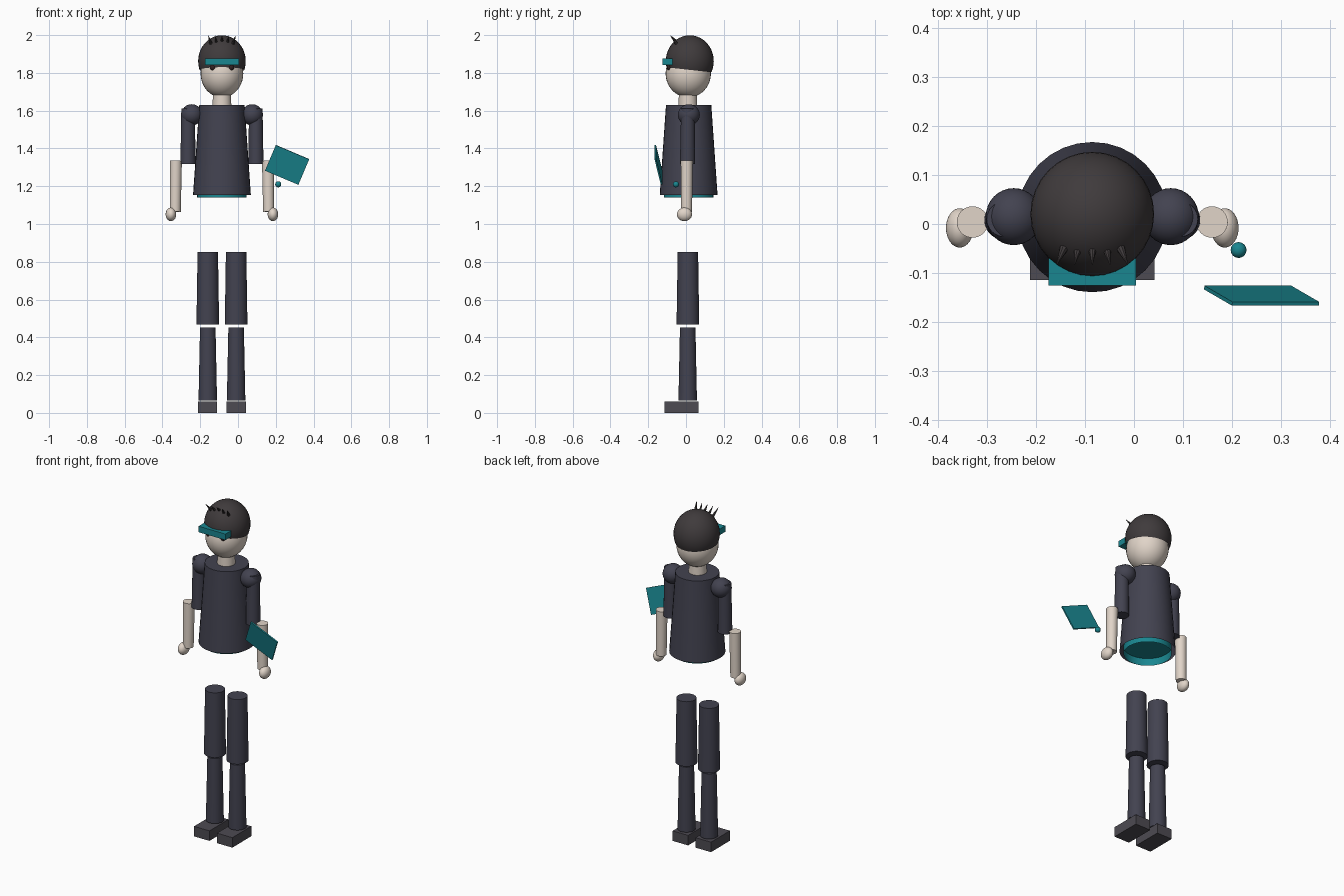
import bpy, bmesh, math
from mathutils import Vector, Matrix

if "Cube" in bpy.data.objects:
    bpy.data.objects.remove(bpy.data.objects["Cube"])

CX = -0.085  # body axis


def material(name, rgb):
    m = bpy.data.materials.new(name)
    m.diffuse_color = (*rgb, 1)
    m.use_nodes = True
    m.node_tree.nodes["Principled BSDF"].inputs["Base Color"].default_value = m.diffuse_color
    return m


NAVY = material("dark_cloth", (0.055, 0.055, 0.08))
SKIN = material("skin", (0.75, 0.66, 0.58))
TEAL = material("teal", (0.01, 0.24, 0.28))
HAIR = material("hair", (0.05, 0.043, 0.045))
SHOE = material("shoe", (0.075, 0.07, 0.085))
DARK = material("eye", (0.03, 0.015, 0.015))


def finish(name, bm, mat, smooth=True):
    me = bpy.data.meshes.new(name)
    bm.to_mesh(me)
    bm.free()
    ob = bpy.data.objects.new(name, me)
    bpy.context.collection.objects.link(ob)
    me.materials.append(mat)
    if smooth:
        bpy.ops.object.select_all(action='DESELECT')
        ob.select_set(True)
        bpy.context.view_layer.objects.active = ob
        bpy.ops.object.shade_smooth_by_angle(angle=math.radians(40))
    return ob


def ball(name, loc, radii, mat, cut=None):
    bm = bmesh.new()
    bmesh.ops.create_uvsphere(bm, u_segments=32, v_segments=20, radius=1)
    bmesh.ops.transform(bm, verts=bm.verts, matrix=Matrix.Translation(loc) @ Matrix.Diagonal((*radii, 1)))
    if cut:  # keep only what lies above the plane
        bmesh.ops.bisect_plane(bm, geom=bm.verts[:] + bm.edges[:] + bm.faces[:],
                               plane_co=cut[0], plane_no=cut[1], clear_inner=True)
    return finish(name, bm, mat)


def limb(name, bottom, top, r_bottom, r_top, mat, segs=32, open_bottom=False):
    """Tapered cylinder between two points."""
    bottom, top = Vector(bottom), Vector(top)
    d = top - bottom
    bm = bmesh.new()
    bmesh.ops.create_cone(bm, cap_ends=True, segments=segs, radius1=r_bottom, radius2=r_top, depth=d.length)
    if open_bottom:
        low = [f for f in bm.faces if f.normal.z < -0.9]
        bmesh.ops.delete(bm, geom=low, context='FACES_ONLY')
    rot = Vector((0, 0, 1)).rotation_difference(d).to_matrix().to_4x4()
    bmesh.ops.transform(bm, verts=bm.verts, matrix=Matrix.Translation((bottom + top) / 2) @ rot)
    return finish(name, bm, mat)


def box(name, loc, size, mat, rot=Matrix.Identity(4)):
    bm = bmesh.new()
    bmesh.ops.create_cube(bm, size=1)
    bmesh.ops.transform(bm, verts=bm.verts, matrix=Matrix.Translation(loc) @ rot @ Matrix.Diagonal((*size, 1)))
    return finish(name, bm, mat, smooth=False)


# Torso with a recessed teal lining under the hem
limb("torso", (CX, 0.014, 1.154), (CX, 0.014, 1.63), 0.153, 0.12, NAVY, open_bottom=True)
limb("jacket_lining", (CX, 0.014, 1.14), (CX, 0.014, 1.185), 0.131, 0.131, TEAL, open_bottom=True)

# Head
limb("neck", (CX, 0.01, 1.61), (CX, 0.01, 1.72), 0.05, 0.047, SKIN)
ball("head", (CX, 0.012, 1.797), (0.113, 0.12, 0.127), SKIN)
ball("hair_cap", (CX, 0.02, 1.862), (0.126, 0.127, 0.137), HAIR,
     cut=((CX, 0.02, 1.816), (0, 0.11, 1)))
for i in range(5):
    k = i - 2
    limb(f"hair_spike_{i + 1}", (CX + k * 0.029, -0.05, 1.955 + (0.01 if k == 0 else 0)),
         (CX + k * 0.036, -0.082, 1.997), 0.009, 0.001, HAIR, segs=8)
box("visor", (CX, -0.098, 1.859), (0.178, 0.055, 0.036), TEAL)

# Paired parts
for side, s in (("left", -1), ("right", 1)):
    def p(x, y, z):
        return (CX + s * x, y, z)
    ball(side + "_eye", p(0.048, -0.087, 1.828), (0.016, 0.014, 0.016), DARK)
    ball(side + "_shoulder", p(0.16, 0.015, 1.578), (0.057, 0.058, 0.056), NAVY)
    limb(side + "_upper_arm", p(0.18, 0.008, 1.317), p(0.179, 0.01, 1.612), 0.04, 0.036, NAVY)
    limb(side + "_forearm", p(0.247, 0.003, 1.065), p(0.244, 0.004, 1.335), 0.029, 0.032, SKIN)
    ball(side + "_hand", p(0.27, -0.008, 1.051), (0.028, 0.04, 0.036), SKIN)
    limb(side + "_thigh", p(0.075, 0.01, 0.467), p(0.075, 0.01, 0.853), 0.06, 0.054, NAVY)
    limb(side + "_shin", p(0.075, 0.009, 0.066), p(0.075, 0.009, 0.453), 0.049, 0.041, NAVY)
    box(side + "_shoe", p(0.076, -0.024, 0.03), (0.102, 0.18, 0.06), SHOE)

# Tilted floating panel and the small bead beside it
across = Vector((0.177, 0, -0.075)).normalized()
up = Vector((0.06, -0.033, 0.133)).normalized()
back = up.cross(across).normalized()
tilt = Matrix((across, -back, back.cross(across))).transposed().to_4x4()
box("tablet_panel", (0.26, -0.146, 1.313), (0.192, 0.008, 0.15), TEAL, tilt)
ball("bead", (0.213, -0.053, 1.21), (0.016, 0.016, 0.016), TEAL)
